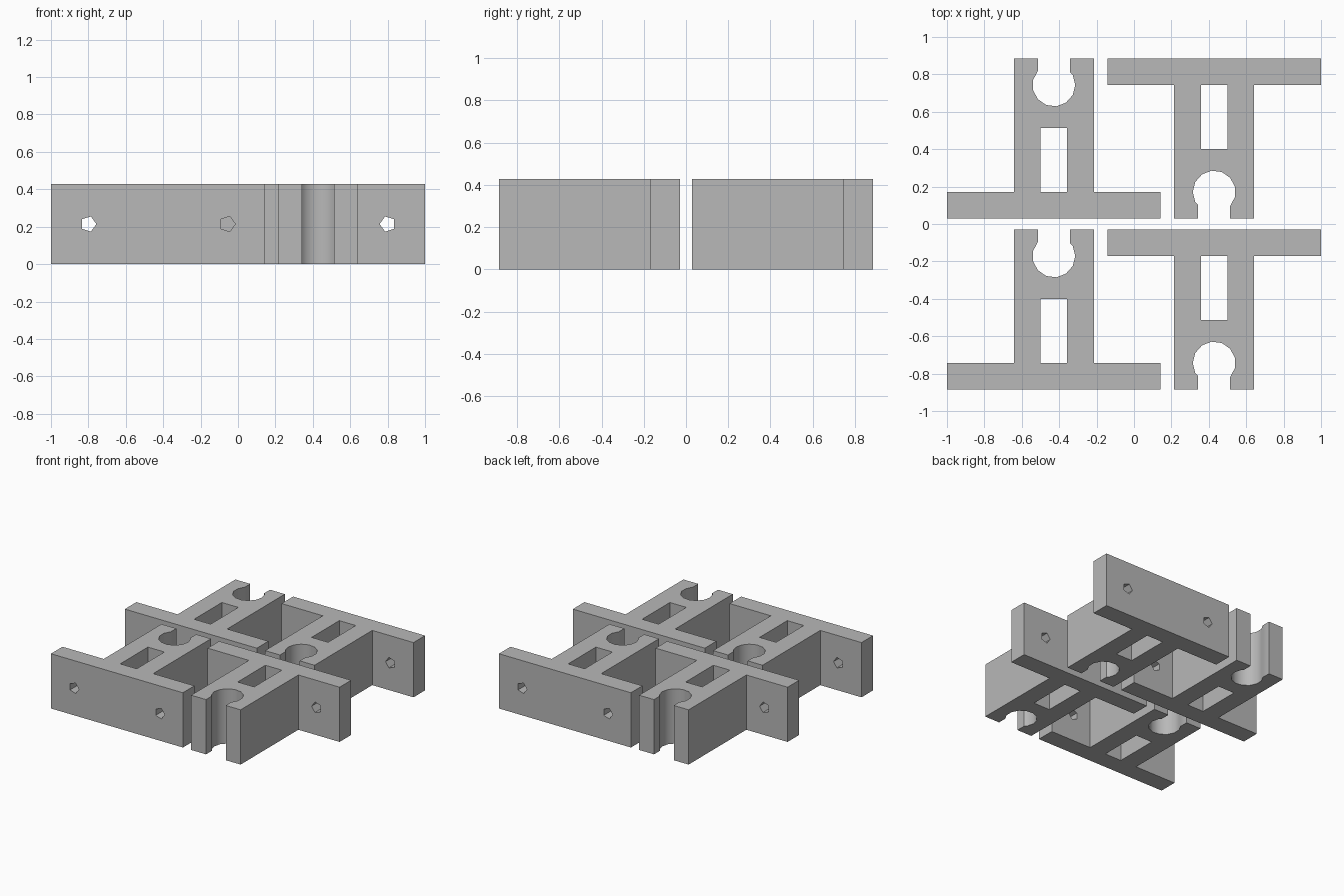
import bpy, bmesh
from math import cos, sin, tau, pi, radians
from mathutils import Matrix, Vector

cube = bpy.data.objects.get("Cube")
if cube:
    bpy.data.objects.remove(cube, do_unlink=True)

U = 2 / 70          # one design unit
HEIGHT = 15

grey = bpy.data.materials.new("light_grey")
grey.use_nodes = True
colour = (0.48, 0.48, 0.48, 1)
grey.diffuse_color = colour
grey.node_tree.nodes["Principled BSDF"].inputs["Base Color"].default_value = colour


def prism(name, outline, low, high, matrix=Matrix()):
    """Extrude a flat outline from z = low to z = high."""
    bm = bmesh.new()
    face = bm.faces.new([bm.verts.new((x, y, low)) for x, y in outline])
    top = bmesh.ops.extrude_face_region(bm, geom=[face])["geom"]
    moved = [v for v in top if isinstance(v, bmesh.types.BMVert)]
    bmesh.ops.translate(bm, verts=moved, vec=(0, 0, high - low))
    bm.transform(Matrix.Scale(U, 4) @ matrix)
    bmesh.ops.recalc_face_normals(bm, faces=bm.faces)
    mesh = bpy.data.meshes.new(name)
    bm.to_mesh(mesh)
    bm.free()
    mesh.materials.append(grey)
    obj = bpy.data.objects.new(name, mesh)
    bpy.context.collection.objects.link(obj)
    return obj


def ring(radius, sides, steps, centre=(0, 0)):
    return [(centre[0] + radius * cos(tau * k / sides),
             centre[1] + radius * sin(tau * k / sides)) for k in steps]


# T-shaped bracket outline: flange, stem and open round clip socket
arc = ring(4, 13, range(6, 15), (0, 25))
outline = [(-20, 0), (20, 0), (20, 5), (7.5, 5), (7.5, 30), (3, 30), (3, 27.47)]
outline += arc[::-1]
outline += [(-3, 27.65), (-3, 30), (-7.5, 30), (-7.5, 5), (-20, 5)]
bracket = prism("bracket_front_right", outline, 0, HEIGHT)

# Cutters: slot through the stem and two screw holes through the flange
slot = [(-2.5, 5), (2.5, 5), (2.5, 17), (-2.5, 17)]
cutters = [prism("slot_cutter", slot, -1, HEIGHT + 1)]
for side in (-1, 1):
    place = Matrix.Translation((side * 13, 0, HEIGHT / 2)) @ Matrix.Rotation(pi / 2, 4, "X")
    cutters.append(prism("screw_hole_cutter", ring(1.5, 5, range(5)), -6, 1, place))

for cutter in cutters:
    cutter.hide_render = True
    cut = bracket.modifiers.new(cutter.name, "BOOLEAN")
    cut.operation = "DIFFERENCE"
    cut.solver = "EXACT"
    cut.object = cutter

# Bake the cuts, then drop the cutters
bpy.context.view_layer.update()
graph = bpy.context.evaluated_depsgraph_get()
mesh = bpy.data.meshes.new_from_object(bracket.evaluated_get(graph))
mesh.name = "bracket"
bracket.modifiers.clear()
bracket.data = mesh
for cutter in cutters:
    bpy.data.objects.remove(cutter, do_unlink=True)

# Smooth the socket, keep corners sharp
bpy.ops.object.select_all(action="DESELECT")
bracket.select_set(True)
bpy.context.view_layer.objects.active = bracket
bpy.ops.object.shade_smooth_by_angle(angle=radians(30))

# Four brackets, the second pair turned half round
layout = [("bracket_front_right", -15, -31, 0), ("bracket_back_right", -15, 1, 0),
          ("bracket_front_left", 15, -1, pi), ("bracket_back_left", 15, 31, pi)]
for name, x, y, turn in layout:
    obj = bracket
    if name != bracket.name:
        obj = bpy.data.objects.new(name, bracket.data)
        bpy.context.collection.objects.link(obj)
    obj.location = Vector((x, y, 0)) * U
    obj.rotation_euler.z = turn
